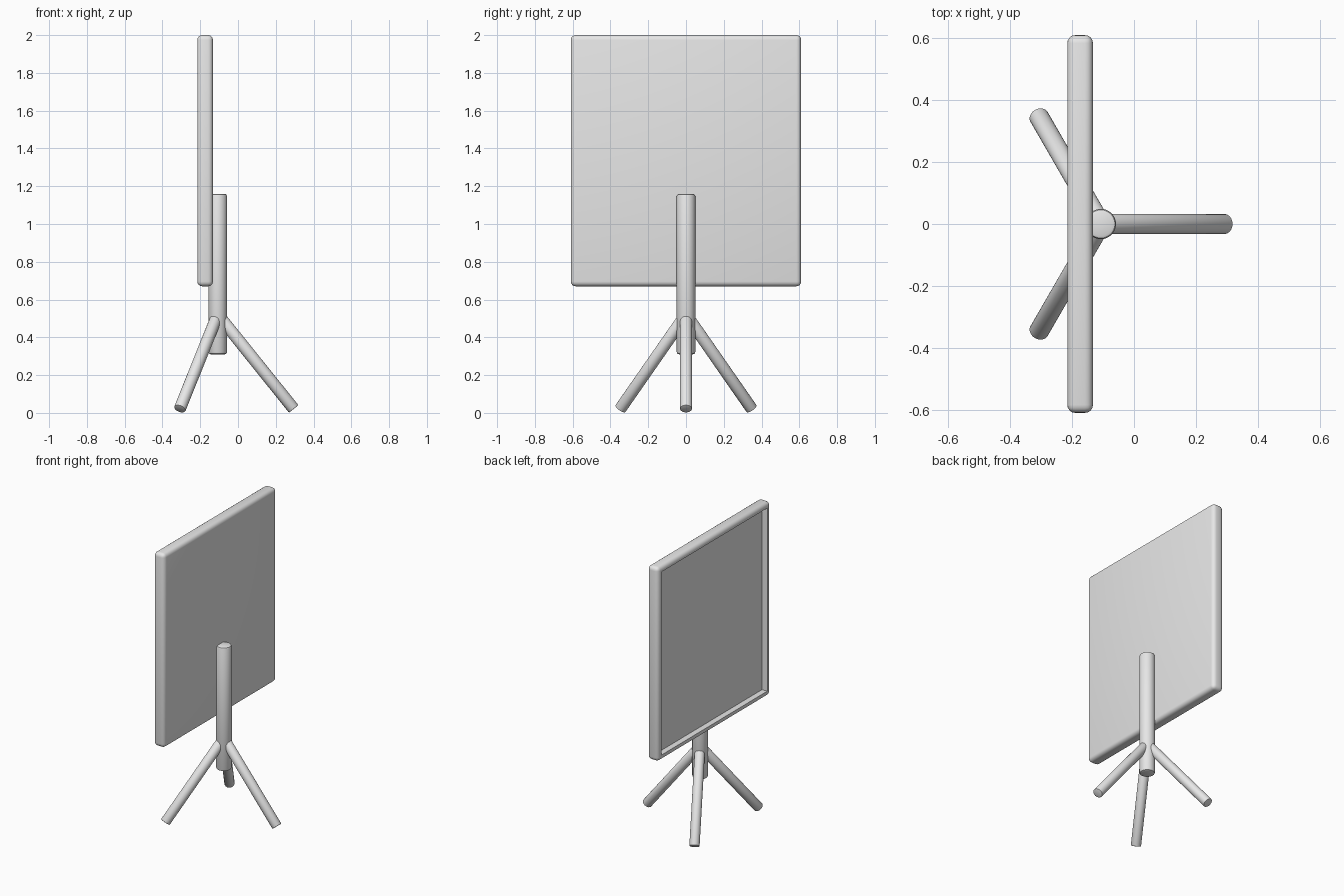
import bpy, bmesh, math
from mathutils import Vector

default = bpy.data.objects.get("Cube")
if default:
    bpy.data.objects.remove(default, do_unlink=True)

grey = bpy.data.materials.new("light_grey")
grey.use_nodes = True
grey.diffuse_color = (0.8, 0.8, 0.8, 1)
grey.node_tree.nodes["Principled BSDF"].inputs["Base Color"].default_value = (0.8, 0.8, 0.8, 1)


def finish(bm, name):
    """Turn a bmesh into a smooth-shaded object with the grey material."""
    mesh = bpy.data.meshes.new(name)
    bmesh.ops.recalc_face_normals(bm, faces=bm.faces)
    bm.to_mesh(mesh)
    bm.free()
    mesh.materials.append(grey)
    obj = bpy.data.objects.new(name, mesh)
    bpy.context.collection.objects.link(obj)
    bpy.ops.object.select_all(action='DESELECT')
    obj.select_set(True)
    bpy.context.view_layer.objects.active = obj
    bpy.ops.object.shade_smooth_by_angle(angle=math.radians(35))
    return obj


def rod(name, start, end, radius, rim):
    """Cylinder between two points with softened end rims."""
    start, end = Vector(start), Vector(end)
    axis = end - start
    bm = bmesh.new()
    bmesh.ops.create_cone(bm, cap_ends=True, segments=32, radius1=radius,
                          radius2=radius, depth=axis.length)
    rims = [e for e in bm.edges if abs(e.verts[0].co.z - e.verts[1].co.z) < 1e-4]
    bmesh.ops.bevel(bm, geom=rims, offset=rim, segments=2, profile=0.5, affect='EDGES')
    obj = finish(bm, name)
    obj.location = (start + end) / 2
    obj.rotation_euler = axis.to_track_quat('Z', 'Y').to_euler()
    return obj


# Board: rounded slab with a shallow framed recess on its -x side
bm = bmesh.new()
bmesh.ops.create_cube(bm, size=1)
bmesh.ops.scale(bm, vec=(0.083, 1.22, 1.33), verts=bm.verts)
bmesh.ops.bevel(bm, geom=bm.edges[:], offset=0.026, segments=4, profile=0.5, affect='EDGES')
face = min(bm.faces, key=lambda f: f.calc_center_median().x)
bmesh.ops.inset_region(bm, faces=[face], thickness=0.016)
inner = bmesh.ops.extrude_discrete_faces(bm, faces=[face])["faces"][0]
bmesh.ops.translate(bm, vec=(0.04, 0, 0), verts=inner.verts)
board = finish(bm, "board")
board.location = (-0.174, 0, 1.335)

# Post
POST_X = -0.107
rod("post", (POST_X, 0, 0.31), (POST_X, 0, 1.16), 0.049, 0.012)

# Three splayed legs
for i, name in enumerate(("leg_left", "leg_back", "leg_front")):
    a = math.radians(120 * i)
    c, s = math.cos(a), math.sin(a)
    rod(name, (POST_X + 0.017 * c, 0.017 * s, 0.5),
        (POST_X + 0.402 * c, 0.402 * s, 0.021), 0.032, 0.004)
